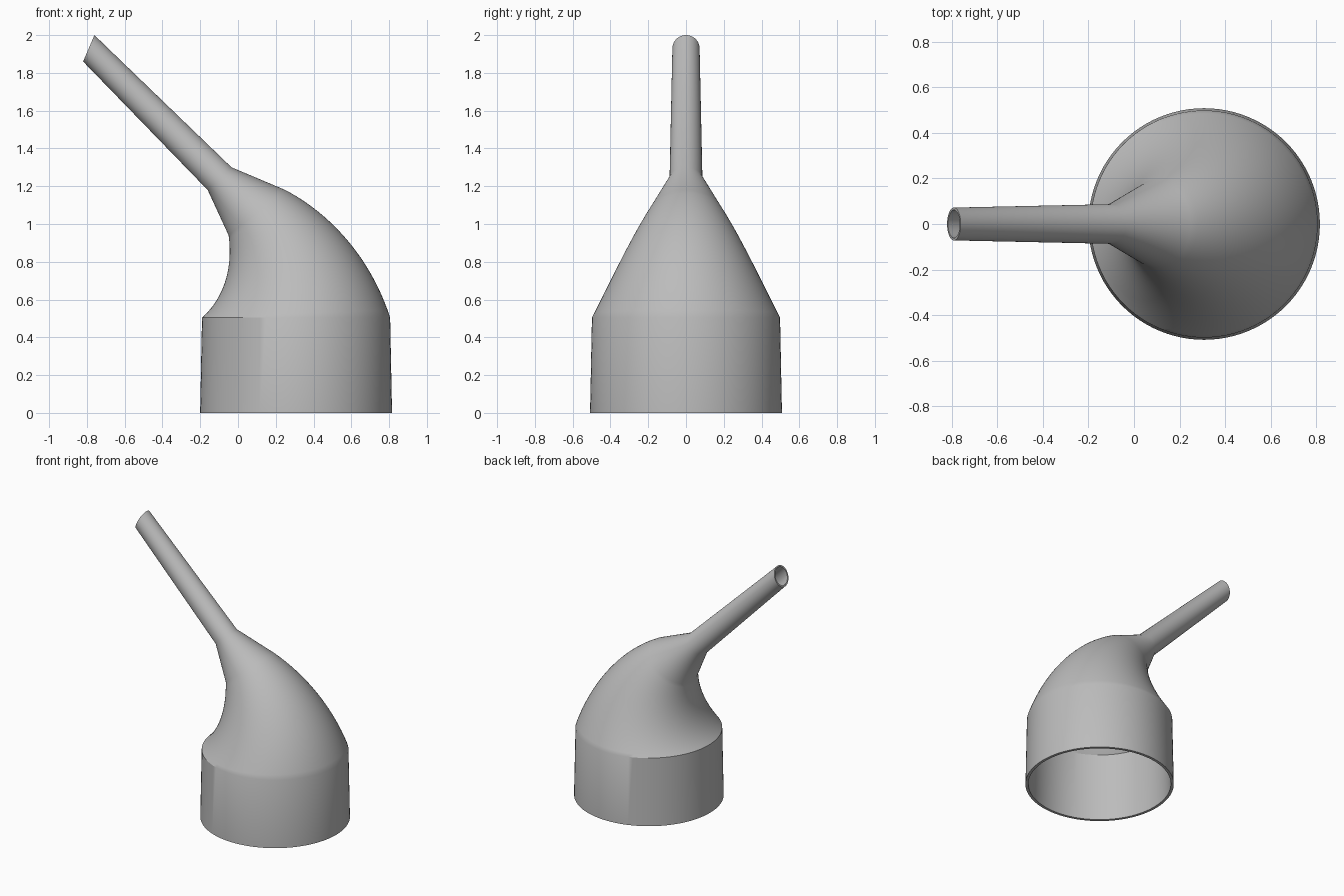
import bpy, bmesh
from math import sin, cos, pi, radians

old = bpy.data.objects.get("Cube")
if old:
    bpy.data.objects.remove(old)

SIDES = 96
BEND = radians(38.7)

grey = bpy.data.materials.new("plain grey")
grey.use_nodes = True
colour = (0.5, 0.5, 0.5, 1)
grey.diffuse_color = colour
grey.node_tree.nodes["Principled BSDF"].inputs["Base Color"].default_value = colour

# Sections: centre x, centre z, tilt, radius in the bend plane, radius across, wall
sections = [(0.3075, 0.0, 0, 0.508, 0.508, 0.02)]
# tapering elbow that starts at the top of the collar
STEPS = 24
for i in range(STEPS + 1):
    t = i / STEPS
    a = BEND * t
    r = 0.498 + (0.192 - 0.498) * t
    sections.append((0.3075 - 0.945 * (1 - cos(a)), 0.505 + 0.888 * sin(a),
                     a, r, r, 0.02 - 0.006 * t))
# short cone, then the long spout with its slanted tip
sections.append((-0.0975, 1.24, radians(43.8), 0.087, 0.087, 0.013))
sections.append((-0.79, 1.93, radians(66.8), 0.076, 0.072, 0.011))


def ring(bm, section, inset):
    x, z, tilt, r, ry, wall = section
    r, ry = r - wall * inset, ry - wall * inset
    verts = []
    for k in range(SIDES):
        u = 2 * pi * k / SIDES
        verts.append(bm.verts.new((x + r * cos(u) * cos(tilt), ry * sin(u),
                                   z + r * cos(u) * sin(tilt))))
    return verts


# Outer skin upward, inner skin back down, closed by the two rims
bm = bmesh.new()
rings = [ring(bm, s, 0) for s in sections]
rings += [ring(bm, s, 1) for s in reversed(sections)]
for n, low in enumerate(rings):
    high = rings[(n + 1) % len(rings)]
    for k in range(SIDES):
        j = (k + 1) % SIDES
        bm.faces.new((low[k], low[j], high[j], high[k]))
bmesh.ops.recalc_face_normals(bm, faces=bm.faces)

mesh = bpy.data.meshes.new("angled_nozzle")
bm.to_mesh(mesh)
bm.free()
mesh.materials.append(grey)
nozzle = bpy.data.objects.new("angled_nozzle", mesh)
bpy.context.collection.objects.link(nozzle)

bpy.ops.object.select_all(action='DESELECT')
nozzle.select_set(True)
bpy.context.view_layer.objects.active = nozzle
bpy.ops.object.shade_smooth_by_angle(angle=radians(30))
